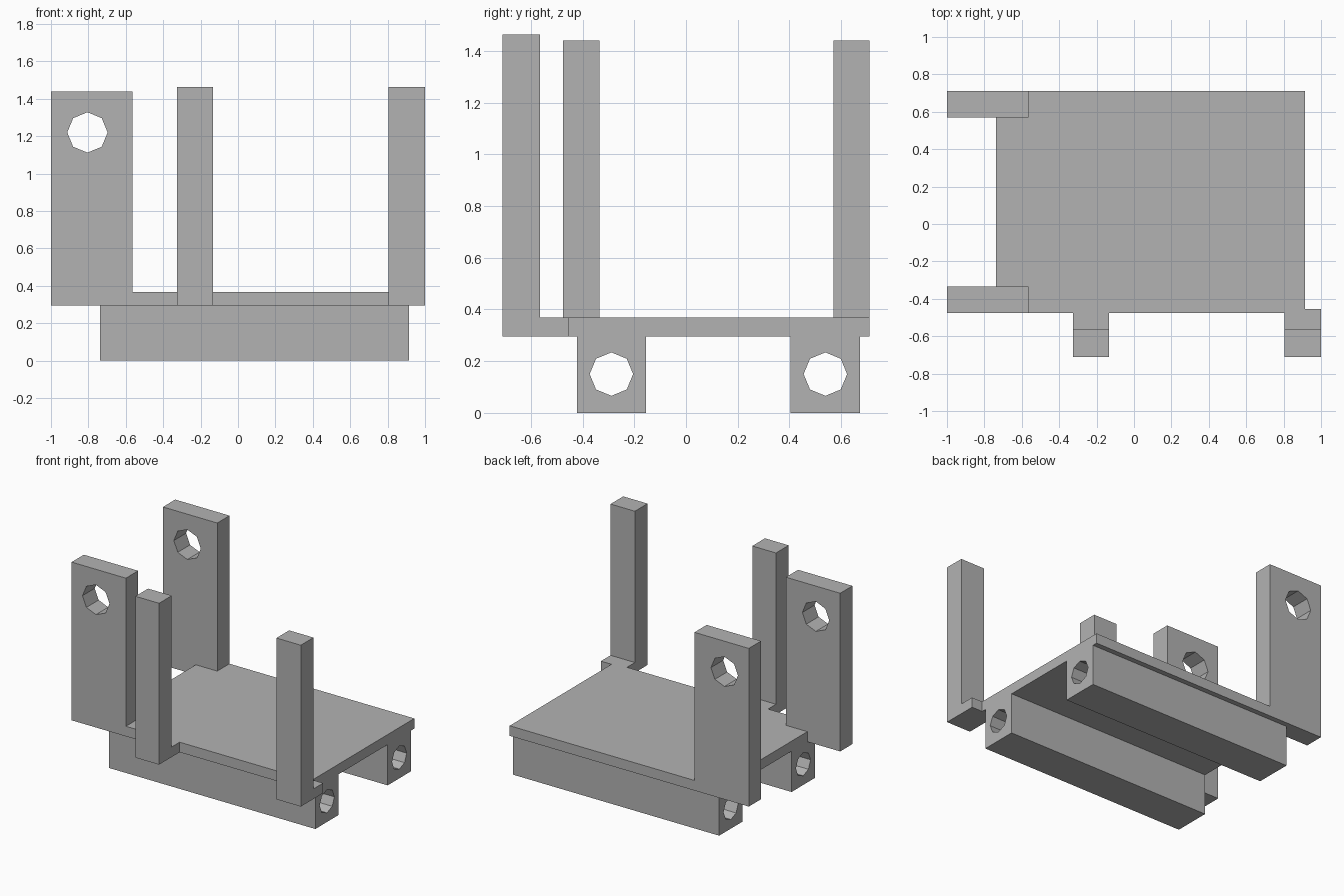
import bpy
import bmesh
from math import pi
from mathutils import Vector, Matrix

cube = bpy.data.objects.get("Cube")
if cube:
    bpy.data.objects.remove(cube, do_unlink=True)

GREY = (0.45, 0.45, 0.45, 1.0)
grey = bpy.data.materials.new("plain grey")
grey.use_nodes = True
grey.diffuse_color = GREY
grey.node_tree.nodes["Principled BSDF"].inputs["Base Color"].default_value = GREY

UNDER, DECK = 0.295, 0.368      # underside and top of the platform
FRONT, BACK = -0.475, 0.71      # platform edges
LEFT, RIGHT = -0.737, 0.915


def finish(name, bm):
    bmesh.ops.recalc_face_normals(bm, faces=bm.faces)
    mesh = bpy.data.meshes.new(name)
    bm.to_mesh(mesh)
    bm.free()
    mesh.materials.append(grey)
    obj = bpy.data.objects.new(name, mesh)
    bpy.context.collection.objects.link(obj)
    return obj


def prism(name, points, direction):
    """Extrude a closed outline along a direction."""
    bm = bmesh.new()
    face = bm.faces.new([bm.verts.new(p) for p in points])
    result = bmesh.ops.extrude_face_region(bm, geom=[face], use_keep_orig=True)
    moved = [v for v in result["geom"] if isinstance(v, bmesh.types.BMVert)]
    bmesh.ops.translate(bm, verts=moved, vec=Vector(direction))
    return finish(name, bm)


def box(name, x, y, z):
    outline = [(x[0], y[0], z[0]), (x[1], y[0], z[0]),
               (x[1], y[1], z[0]), (x[0], y[1], z[0])]
    return prism(name, outline, (0, 0, z[1] - z[0]))


def drill(obj, centre, radius, axis):
    """Cut an eight-sided hole right through a part."""
    bm = bmesh.new()
    bmesh.ops.create_cone(bm, cap_ends=True, segments=8, radius1=radius,
                          radius2=radius, depth=4)
    bm.transform(Matrix.Translation(centre) @ Matrix.Rotation(pi / 2, 4, axis))
    cutter = finish("hole_cutter", bm)
    cutter.hide_render = True
    mod = obj.modifiers.new("hole", "BOOLEAN")
    mod.operation = "DIFFERENCE"
    mod.solver = "EXACT"
    mod.object = cutter
    graph = bpy.context.evaluated_depsgraph_get()
    cut = bpy.data.meshes.new_from_object(obj.evaluated_get(graph))
    obj.modifiers.clear()
    obj.data = cut
    bpy.data.objects.remove(cutter, do_unlink=True)


# Platform, notched where the brackets and the corner post foot fit in
THICK = 0.14
B_IN = -0.565
POST_X, FOOT_Y = 0.805, -0.455
outline = [(B_IN, FRONT), (POST_X, FRONT), (POST_X, FOOT_Y), (RIGHT, FOOT_Y),
           (RIGHT, BACK), (B_IN, BACK), (B_IN, BACK - THICK),
           (LEFT, BACK - THICK), (LEFT, FRONT + THICK), (B_IN, FRONT + THICK)]
prism("platform", [(x, y, UNDER) for x, y in outline], (0, 0, DECK - UNDER))

# Tall drilled brackets on the right-hand end
for name, y in (("front_bracket", FRONT), ("back_bracket", BACK - THICK)):
    bracket = box(name, (-1, B_IN), (y, y + THICK), (UNDER, 1.44))
    drill(bracket, (-0.805, 0, 1.22), 0.108, "X")

# Hollow rails under the platform
for name, y0, y1 in (("front_rail", -0.422, -0.155), ("back_rail", 0.405, 0.673)):
    rail = box(name, (LEFT, RIGHT), (y0, y1), (0, UNDER))
    drill(rail, (0, (y0 + y1) / 2, 0.15), 0.084, "Y")

# Slim posts standing on feet that stick out of the front edge
for name, x0, x1, foot in (("middle_post", -0.325, -0.135, FRONT),
                           ("corner_post", POST_X, 1, FOOT_Y)):
    profile = [(-0.71, UNDER), (foot, UNDER), (foot, DECK),
               (-0.565, DECK), (-0.565, 1.463), (-0.71, 1.463)]
    prism(name, [(x0, y, z) for y, z in profile], (x1 - x0, 0, 0))
